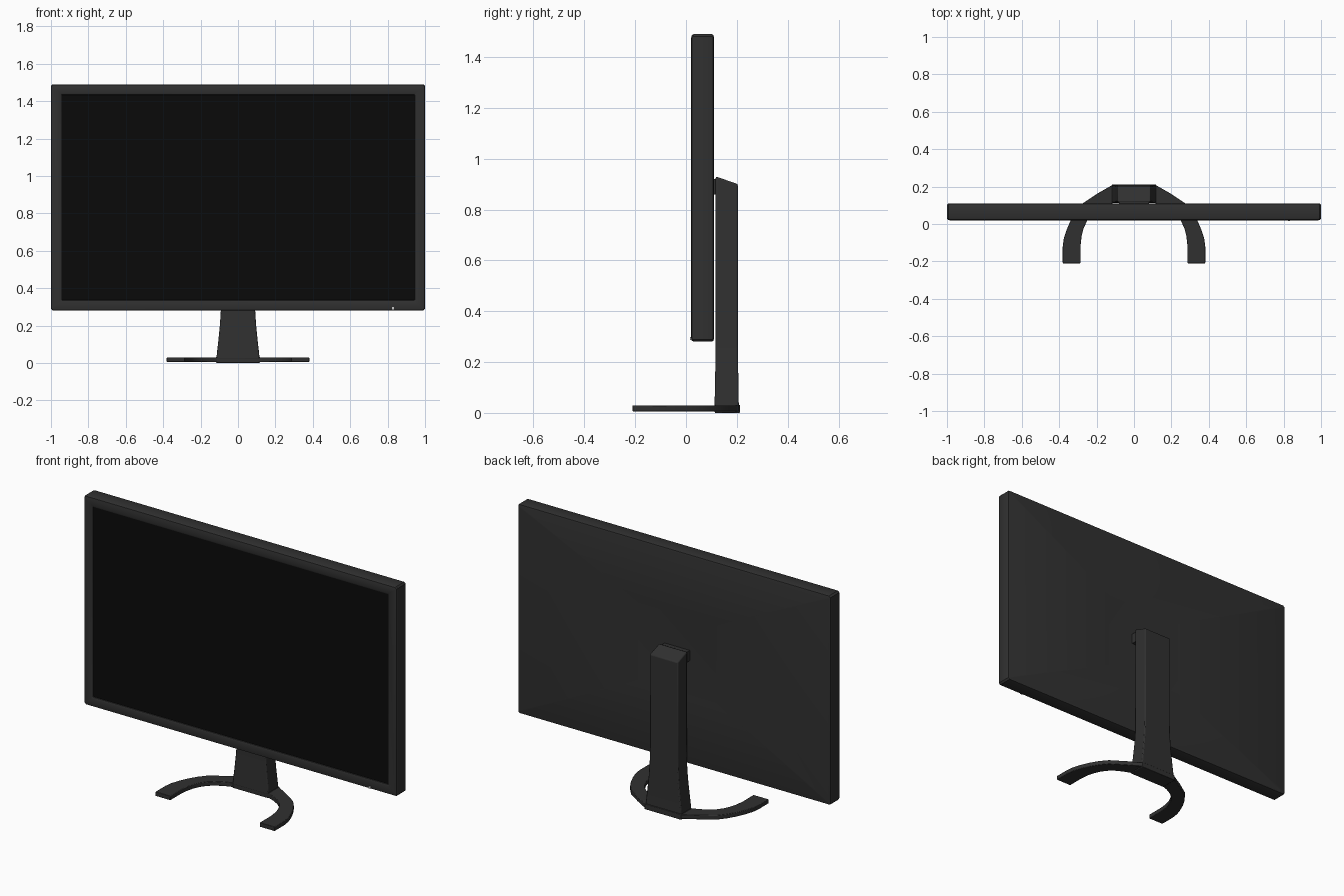
import bpy, bmesh, math

if "Cube" in bpy.data.objects:
    bpy.data.objects.remove(bpy.data.objects["Cube"])


def material(name, v):
    m = bpy.data.materials.new(name)
    m.diffuse_color = (v, v, v, 1)
    m.use_nodes = True
    m.node_tree.nodes["Principled BSDF"].inputs["Base Color"].default_value = m.diffuse_color
    return m


dark = material("dark_plastic", 0.03)
black = material("black_glass", 0.003)
pale = material("pale_light", 0.7)


def finish(name, bm, mat, angle=35):
    bmesh.ops.recalc_face_normals(bm, faces=bm.faces)
    me = bpy.data.meshes.new(name)
    bm.to_mesh(me)
    bm.free()
    ob = bpy.data.objects.new(name, me)
    bpy.context.collection.objects.link(ob)
    me.materials.append(mat)
    bpy.ops.object.select_all(action='DESELECT')
    ob.select_set(True)
    bpy.context.view_layer.objects.active = ob
    bpy.ops.object.shade_smooth_by_angle(angle=math.radians(angle))
    return ob


def loft(name, loops, mat, angle=35):
    """Skin a stack of equal-length loops and cap both ends."""
    bm = bmesh.new()
    rings = [[bm.verts.new(p) for p in loop] for loop in loops]
    n = len(rings[0])
    for a, b in zip(rings, rings[1:]):
        for i in range(n):
            j = (i + 1) % n
            bm.faces.new((a[i], a[j], b[j], b[i]))
    bm.faces.new(rings[0])
    bm.faces.new(rings[-1])
    return finish(name, bm, mat, angle)


def box(name, x0, x1, y0, y1, z0, z1, mat):
    def ring(z):
        return [(x0, y0, z), (x1, y0, z), (x1, y1, z), (x0, y1, z)]
    return loft(name, [ring(z0), ring(z1)], mat)


def bevel(ob, width, segments=2):
    m = ob.modifiers.new("bevel", 'BEVEL')
    m.width = width
    m.segments = segments


# Panel housing: bezel lip, rounded rim, shallow funnel-shaped back
MID = 0.885


def panel_ring(hx, hz, y, r):
    pts = [(hx - r, hz), (hx, hz - r), (hx, r - hz), (hx - r, -hz),
           (r - hx, -hz), (-hx, r - hz), (-hx, hz - r), (r - hx, hz)]
    return [(x, y, MID + z) for x, z in pts]


profile = [(0.942, 0.547, 0.034, 0.002), (0.945, 0.55, 0.025, 0.003),
           (0.953, 0.558, 0.021, 0.004), (0.985, 0.59, 0.02, 0.006),
           (0.996, 0.601, 0.023, 0.008), (1.0, 0.605, 0.03, 0.009),
           (1.0, 0.605, 0.1, 0.009), (0.997, 0.602, 0.107, 0.008),
           (0.988, 0.593, 0.11, 0.006), (0.25, 0.225, 0.08, 0.001)]
loft("panel_housing", [panel_ring(*p) for p in profile], dark)

# Display surface and power light
box("screen", -0.944, 0.944, 0.029, 0.04, MID - 0.549, MID + 0.549, black)
box("power_light", 0.823, 0.835, 0.015, 0.022, 0.286, 0.298, pale)

# Stand column, flaring at the foot, with a slanted top
column = []
for z, hx, yf, yb in [(0.02, 0.116, 0.112, 0.208), (0.06, 0.112, 0.113, 0.207),
                      (0.12, 0.105, 0.114, 0.206), (0.2, 0.097, 0.116, 0.205),
                      (0.28, 0.092, 0.117, 0.204), (0.36, 0.09, 0.117, 0.204),
                      (0.93, 0.09, 0.117, 0.204)]:
    drop = 0.03 if z > 0.9 else 0
    column.append([(-hx, yf, z), (hx, yf, z), (hx, yb, z - drop), (-hx, yb, z - drop)])
bevel(loft("stand_column", column, dark), 0.006)

# Mount joining the column to the recessed back plate
box("panel_mount", -0.08, 0.08, 0.075, 0.125, 0.86, 0.92, dark)

# Base hub and the two curved feet
bevel(box("base_hub", -0.117, 0.117, 0.113, 0.212, 0.0, 0.032, dark), 0.003)
outer = [(0.11, 0.212), (0.195, 0.163), (0.275, 0.11), (0.31, 0.067), (0.338, 0.02),
         (0.36, -0.03), (0.375, -0.075), (0.381, -0.12), (0.381, -0.21)]
inner = [(0.11, 0.113), (0.155, 0.096), (0.2, 0.072), (0.23, 0.045), (0.252, 0.015),
         (0.27, -0.025), (0.28, -0.065), (0.285, -0.11), (0.285, -0.21)]
for side, s in (("left", -1), ("right", 1)):
    loops = [[(s * a[0], a[1], 0.005), (s * b[0], b[1], 0.005),
              (s * b[0], b[1], 0.03), (s * a[0], a[1], 0.03)]
             for a, b in zip(inner, outer)]
    bevel(loft(side + "_foot", loops, dark), 0.003)
